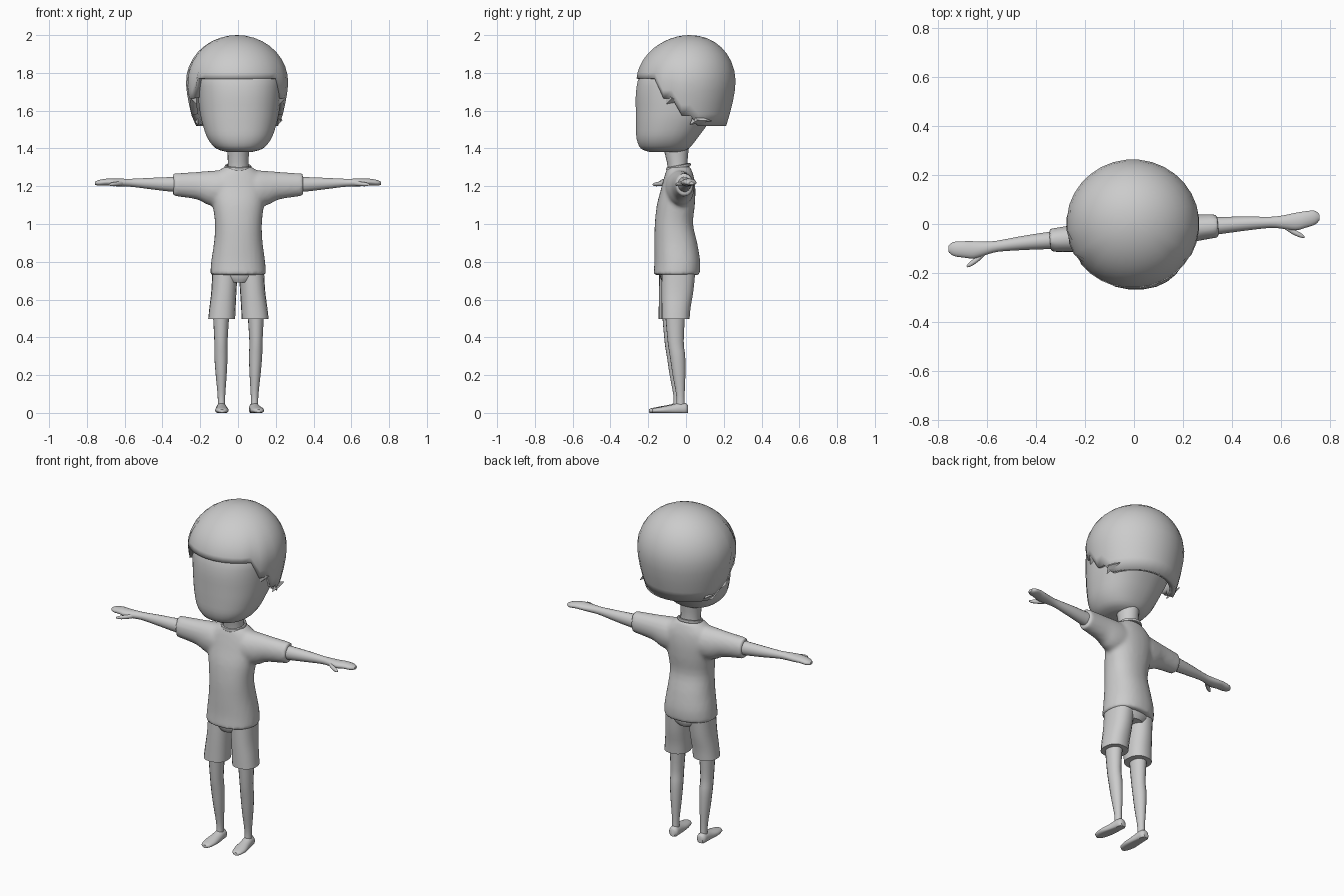
import bpy, bmesh, math
from mathutils import Matrix, Vector

grey = bpy.data.materials.new("plain grey")
grey.diffuse_color = (0.6, 0.6, 0.6, 1)

# The body stands turned slightly about its own axis
PIVOT = Vector((0, -0.037, 0))
TURN = Matrix.Translation(PIVOT) @ Matrix.Rotation(math.radians(5), 4, 'Z') @ Matrix.Translation(-PIVOT)


def finish(name, bm, turn=True, angle=40):
    bmesh.ops.recalc_face_normals(bm, faces=bm.faces)
    if turn:
        bm.transform(TURN)
    me = bpy.data.meshes.new(name)
    bm.to_mesh(me)
    bm.free()
    me.materials.append(grey)
    ob = bpy.data.objects.new(name, me)
    bpy.context.collection.objects.link(ob)
    bpy.ops.object.select_all(action='DESELECT')
    ob.select_set(True)
    bpy.context.view_layer.objects.active = ob
    bpy.ops.object.shade_smooth_by_angle(angle=math.radians(angle))
    return ob


def smooth_rows(rows, steps):
    """Catmull-Rom interpolation between section rows."""
    out = []
    for i in range(len(rows) - 1):
        a, b = rows[max(i - 1, 0)], rows[i]
        c, d = rows[i + 1], rows[min(i + 2, len(rows) - 1)]
        for k in range(steps):
            t = k / steps
            out.append([0.5 * (2*q + (r - p)*t + (2*p - 5*q + 4*r - s)*t*t + (3*q - p - 3*r + s)*t**3)
                        for p, q, r, s in zip(a, b, c, d)])
    return out + [list(rows[-1])]


def loft(bm, rows, axis='z', side=1, n=20, steps=3, power=1.0):
    """Oval sections: (position on axis, centre u, centre v, radius u, radius v)."""
    rings = []
    for t, u, v, ru, rv in smooth_rows(rows, steps):
        ring = []
        for k in range(n):
            a = 2 * math.pi * (k + 0.5) / n
            c, s = math.cos(a), math.sin(a)
            p = u + ru * math.copysign(abs(c) ** power, c)
            q = v + rv * math.copysign(abs(s) ** power, s)
            x, y, z = {'x': (t, p, q), 'y': (p, t, q), 'z': (p, q, t)}[axis]
            ring.append(bm.verts.new((side * x, y, z)))
        rings.append(ring)
    for r0, r1 in zip(rings, rings[1:]):
        for k in range(n):
            j = (k + 1) % n
            bm.faces.new((r0[k], r0[j], r1[j], r1[k]))
    bm.faces.new(rings[0])
    bm.faces.new(rings[-1])


def part(name, rows, turn=True, **kw):
    bm = bmesh.new()
    loft(bm, rows, **kw)
    return finish(name, bm, turn)


# Head and neck
part("head", [(1.382, 0.008, -0.11, 0.07, 0.085), (1.40, 0.008, -0.112, 0.125, 0.128),
              (1.45, 0.008, -0.102, 0.168, 0.160), (1.52, 0.008, -0.078, 0.194, 0.188),
              (1.60, 0.008, -0.048, 0.212, 0.219), (1.70, 0.008, -0.033, 0.222, 0.233),
              (1.78, 0.005, -0.026, 0.222, 0.222), (1.84, 0, -0.01, 0.18, 0.19)],
     turn=False, n=28, power=0.88)
part("neck", [(1.27, 0, -0.04, 0.058, 0.055), (1.33, 0, -0.047, 0.055, 0.055),
              (1.44, 0, -0.055, 0.06, 0.075)])

# Hair cap with a straight fringe and stepped side edges
N, M = 32, 12


def hair_edge(s):
    return 1.77 if s < -0.6 else 1.665 if s < -0.12 else 1.575 if s < 0.1 else 1.52


bm = bmesh.new()
top = bm.verts.new((-0.005, 0.02, 2.0))
cols = []
for k in range(N):
    a = 2 * math.pi * (k + 0.5) / N
    c, s = math.cos(a), math.sin(a)
    low = hair_edge(s)
    col = []
    for m in range(M):
        z = low + (2 - low) * math.sin(m / M * math.pi / 2)
        up = max(0, (z - 1.75) / 0.25)
        down = max(0, (1.75 - z) / 0.23) ** 1.5
        f = math.sqrt(1 - up * up)
        col.append(bm.verts.new((-0.005 + (0.272 - 0.045 * down) * f * c,
                                 0.02 * up * up + (0.264 - 0.05 * down) * f * s, z)))
    cols.append(col)
for k in range(N):
    c0, c1 = cols[k], cols[(k + 1) % N]
    for m in range(M - 1):
        bm.faces.new((c0[m], c1[m], c1[m + 1], c0[m + 1]))
    bm.faces.new((c0[-1], c1[-1], top))
hair = finish("hair", bm, False, 50)
thick = hair.modifiers.new("thickness", 'SOLIDIFY')
thick.thickness = 0.035
thick.offset = -1

# Pointed tufts at the hair sides
for side, label in ((1, "right"), (-1, "left")):
    for tag, pts in (("upper", ((0.22, -0.11, 1.70), (0.22, -0.105, 1.635), (0.235, -0.02, 1.65), (0.252, -0.075, 1.665))),
                     ("lower", ((0.21, 0.02, 1.525), (0.215, 0.04, 1.58), (0.21, 0.14, 1.545), (0.235, 0.06, 1.55)))):
        bm = bmesh.new()
        vs = [bm.verts.new((side * x, y, z)) for x, y, z in pts]
        for i, j, k in ((0, 1, 2), (0, 1, 3), (1, 2, 3), (2, 0, 3)):
            bm.faces.new((vs[i], vs[j], vs[k]))
        finish(f"{tag}_hair_tuft_{label}", bm, False, 20)

# Shirt: torso and sleeves fused into one soft surface
bm = bmesh.new()
loft(bm, [(0.73, 0, -0.05, 0.148, 0.122), (0.80, 0, -0.046, 0.143, 0.121),
          (0.90, 0, -0.054, 0.129, 0.113), (1.00, 0, -0.064, 0.124, 0.101),
          (1.10, 0, -0.054, 0.136, 0.100), (1.18, 0, -0.042, 0.146, 0.091),
          (1.24, 0, -0.037, 0.140, 0.080), (1.28, 0, -0.037, 0.105, 0.068),
          (1.305, 0, -0.037, 0.066, 0.058)], n=28, power=0.9)
for side in (1, -1):
    loft(bm, [(0.02, -0.042, 1.19, 0.075, 0.085), (0.10, -0.041, 1.188, 0.076, 0.096),
              (0.16, -0.039, 1.191, 0.068, 0.09), (0.22, -0.038, 1.203, 0.058, 0.073),
              (0.345, -0.037, 1.208, 0.048, 0.06)], axis='x', side=side)
shirt = finish("shirt", bm)
rm = shirt.modifiers.new("fuse", 'REMESH')
rm.mode = 'VOXEL'
rm.voxel_size = 0.011
rm.use_smooth_shade = True
sm = shirt.modifiers.new("soften", 'SMOOTH')
sm.iterations = 5

# Collar band, lower at the front
bm = bmesh.new()
R, T = 24, 8
grid = []
for i in range(R):
    a = 2 * math.pi * i / R
    grid.append([])
    for j in range(T):
        b = 2 * math.pi * j / T
        r = 0.064 + 0.008 * math.cos(b)
        grid[i].append(bm.verts.new((r * math.cos(a), -0.04 + 0.92 * r * math.sin(a),
                                     1.302 + 0.012 * math.sin(a) + 0.01 * math.sin(b))))
for i in range(R):
    for j in range(T):
        g, h, q = grid[i], grid[(i + 1) % R], (j + 1) % T
        bm.faces.new((g[j], h[j], h[q], g[q]))
finish("collar", bm)

# Shorts seat
part("shorts_seat", [(0.69, 0, -0.045, 0.07, 0.08), (0.72, 0, -0.045, 0.125, 0.092),
                     (0.78, 0, -0.045, 0.13, 0.098)], n=24)

for side, label in ((1, "right"), (-1, "left")):
    # Arm and hand, with thumb
    part("arm_" + label, [(0.30, -0.037, 1.21, 0.038, 0.042), (0.36, -0.037, 1.21, 0.035, 0.039),
                          (0.46, -0.038, 1.214, 0.029, 0.031), (0.56, -0.042, 1.218, 0.023, 0.022),
                          (0.61, -0.046, 1.219, 0.028, 0.021), (0.66, -0.048, 1.220, 0.036, 0.02),
                          (0.70, -0.043, 1.222, 0.034, 0.018), (0.74, -0.038, 1.218, 0.029, 0.015),
                          (0.76, -0.037, 1.216, 0.013, 0.008)], axis='x', side=side, n=16)
    part("thumb_" + label, [(0.60, -0.05, 1.217, 0.012, 0.012), (0.64, -0.083, 1.213, 0.013, 0.012),
                            (0.675, -0.104, 1.210, 0.011, 0.010), (0.692, -0.113, 1.209, 0.004, 0.004)],
         axis='x', side=side, n=10)
    # Trouser leg
    part("shorts_leg_" + label, [(0.498, 0.089, -0.063, 0.071, 0.074), (0.56, 0.084, -0.06, 0.069, 0.077),
                                 (0.65, 0.076, -0.052, 0.066, 0.085), (0.77, 0.069, -0.045, 0.067, 0.09)],
         side=side, n=20, power=0.88)
    # Leg
    part("leg_" + label, [(0.025, 0.088, -0.037, 0.02, 0.024), (0.09, 0.088, -0.037, 0.02, 0.022),
                          (0.20, 0.090, -0.045, 0.029, 0.034), (0.30, 0.092, -0.053, 0.035, 0.041),
                          (0.38, 0.093, -0.063, 0.035, 0.043), (0.55, 0.092, -0.066, 0.045, 0.055)],
         side=side, n=16)
    # Shoe: rounded body on a flat sole
    bm = bmesh.new()
    loft(bm, [(-0.188, 0.097, 0.010, 0.012, 0.009), (-0.175, 0.096, 0.012, 0.027, 0.013),
              (-0.13, 0.094, 0.014, 0.036, 0.020), (-0.08, 0.09, 0.016, 0.032, 0.028),
              (-0.04, 0.088, 0.020, 0.029, 0.034), (-0.01, 0.087, 0.020, 0.027, 0.032),
              (0.003, 0.087, 0.018, 0.016, 0.022)], axis='y', side=side, n=20)
    for v in bm.verts:
        v.co.z = max(v.co.z, 0)
    finish("shoe_" + label, bm)
